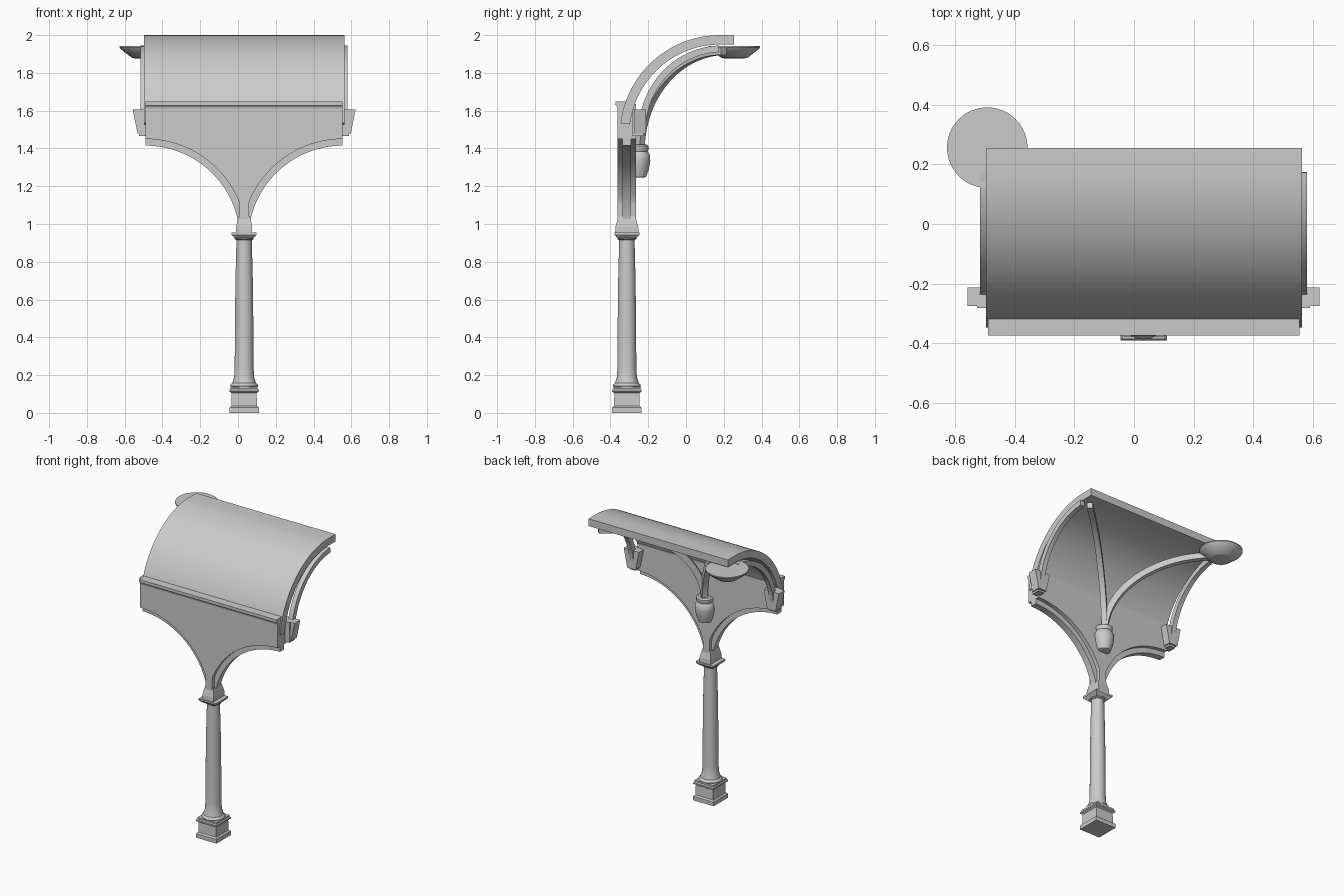
import bpy, bmesh, math
from mathutils import Vector

if "Cube" in bpy.data.objects:
    bpy.data.objects.remove(bpy.data.objects["Cube"])

CX, CY = 0.0325, -0.313   # column axis


def finish(name, bm, smooth=False):
    bmesh.ops.recalc_face_normals(bm, faces=bm.faces)
    me = bpy.data.meshes.new(name)
    bm.to_mesh(me)
    bm.free()
    ob = bpy.data.objects.new(name, me)
    bpy.context.collection.objects.link(ob)
    if smooth:
        bpy.ops.object.select_all(action='DESELECT')
        ob.select_set(True)
        bpy.context.view_layer.objects.active = ob
        bpy.ops.object.shade_smooth_by_angle(angle=math.radians(32))
    return ob


def loft(name, rings, smooth=False):
    bm = bmesh.new()
    vs = [[bm.verts.new(p) for p in r] for r in rings]
    n = len(vs[0])
    for a, b in zip(vs, vs[1:]):
        for i in range(n):
            j = (i + 1) % n
            bm.faces.new((a[i], a[j], b[j], b[i]))
    bm.faces.new(vs[0])
    bm.faces.new(vs[-1])
    return finish(name, bm, smooth)


def lathe(name, prof, x, y, segs=32):
    # four segments give a square stack whose radius is the half width
    k, off = (math.sqrt(2), math.pi / 4) if segs == 4 else (1, 0)
    rings = [[(x + k * r * math.cos(off + 2 * math.pi * i / segs),
               y + k * r * math.sin(off + 2 * math.pi * i / segs), z)
              for i in range(segs)] for r, z in prof]
    return loft(name, rings, segs > 4)


def along_x(name, pts, x0, x1, smooth=False):
    return loft(name, [[(x, y, z) for y, z in pts] for x in (x0, x1)], smooth)


def along_y(name, pts, y0, y1, smooth=False):
    return loft(name, [[(x, y, z) for x, z in pts] for y in (y0, y1)], smooth)


def spandrel(radius, min_half, low):
    # half outline from the outer end of the arch down to the column
    half, cz, w = [], 0.915, 0.522
    for i in range(25):
        a = math.pi / 2 * i / 24
        dx, z = w - radius * math.sin(a), cz + radius * math.cos(a)
        if dx < min_half or z < low:
            break
        half.append((dx, z))
    half += [(min_half, half[-1][1] - 0.02), (min_half, low)]
    top = [(w, 1.635)]
    right = top + half
    return [(CX + x, z) for x, z in right] + [(CX - x, z) for x, z in reversed(right)]


def arc(cy, cz, ry, rz, a0, a1, n=28):
    return [(cy - ry * math.cos(a0 + (a1 - a0) * i / n),
             cz + rz * math.sin(a0 + (a1 - a0) * i / n)) for i in range(n + 1)]


# column: square base, round shaft, square capital
lathe("base", [(.078, 0), (.078, .028), (.068, .036), (.066, .105), (.078, .113),
               (.078, .122), (.072, .128), (.072, .138)], CX, CY, 4)
lathe("shaft", [(.07, .135), (.074, .142), (.07, .152), (.062, .158), (.06, .168), (.053, .19),
                (.05, .24), (.049, .45), (.046, .7), (.041, .90), (.041, .915),
                (.05, .92), (.05, .93), (.044, .94)], CX, CY)
lathe("capital", [(.044, .922), (.056, .932), (.066, .943), (.066, .954), (.05, .956)], CX, CY, 4)

# impost block between capital and arches
loft("impost", [[(CX + sx * hx, CY + sy * hy, z) for sx, sy in ((-1, -1), (1, -1), (1, 1), (-1, 1))]
                for hx, hy, z in ((.042, .062, .955), (.042, .06, .985), (.036, .05, 1.02), (.03, .047, 1.04))])

# arched wall: thick slab with a thinner inner arch showing beneath
along_y("wall", spandrel(.535, .025, 1.0), CY - .049, CY + .049, True)
along_y("inner_arch", spandrel(.5, .034, .99), CY - .023, CY + .023, True)

# cornice along the top of the wall
along_x("cornice", [(-.36, 1.605), (-.366, 1.622), (-.373, 1.628), (-.373, 1.648),
                    (-.31, 1.65), (-.30, 1.605)], CX - .522, CX + .522)

# curved canopy
outer = arc(.18, 1.47, .53, .53, .12, math.pi / 2) + [(.255, 2.0)]
inner = arc(.18, 1.47, .48, .48, .12, math.pi / 2) + [(.255, 1.95)]
along_x("canopy", outer + inner[::-1], CX - .529, CX + .53, True)

# end ribs with tapered corbels
rib_o = arc(.19, 1.49, .44, .455, .0, 1.53)
rib_i = arc(.19, 1.49, .405, .42, .0, 1.53)
for side, s in (("left", -1), ("right", 1)):
    x = CX + s * .532
    along_x(side + "_rib", rib_o + rib_i[::-1], x - .016, x + .016, True)
    along_y(side + "_corbel", [(x - .058, 1.605), (x + .058, 1.605),
                               (x + .032, 1.478), (x - .032, 1.478)], -.275, -.213)
    along_y(side + "_corbel_foot", [(x - .026, 1.605), (x + .026, 1.605),
                                    (x + .024, 1.465), (x - .024, 1.465)], -.282, -.225)

    # diagonal rib rising from the urn to the canopy corner
    start, end = Vector((CX, -.245, 1.39)), Vector((CX + s * .495, .2, 1.915))
    flat = Vector((end.x - start.x, end.y - start.y, 0))
    across = Vector((-flat.y, flat.x, 0)).normalized() * .018
    rings = []
    for i in range(25):
        t = math.pi / 2 * i / 24
        p = start + flat * (1 - math.cos(t)) + Vector((0, 0, (end.z - start.z) * math.sin(t)))
        tan = flat * math.sin(t) + Vector((0, 0, (end.z - start.z) * math.cos(t)))
        up = across.cross(tan).normalized() * .02
        rings.append([p + across + up, p - across + up, p - across - up, p + across - up])
    loft(side + "_diagonal_rib", rings, True)

# urn where the diagonal ribs meet
lathe("urn", [(.03, 1.245), (.042, 1.25), (.056, 1.29), (.064, 1.335), (.062, 1.365), (.053, 1.378),
              (.05, 1.385), (.055, 1.395), (.055, 1.412), (.045, 1.42)], CX, -.253)

# hanging disc at the rear left corner
lathe("disc", [(.055, 1.877), (.07, 1.88), (.128, 1.925), (.135, 1.935), (.135, 1.942)], -.492, .256, 48)
